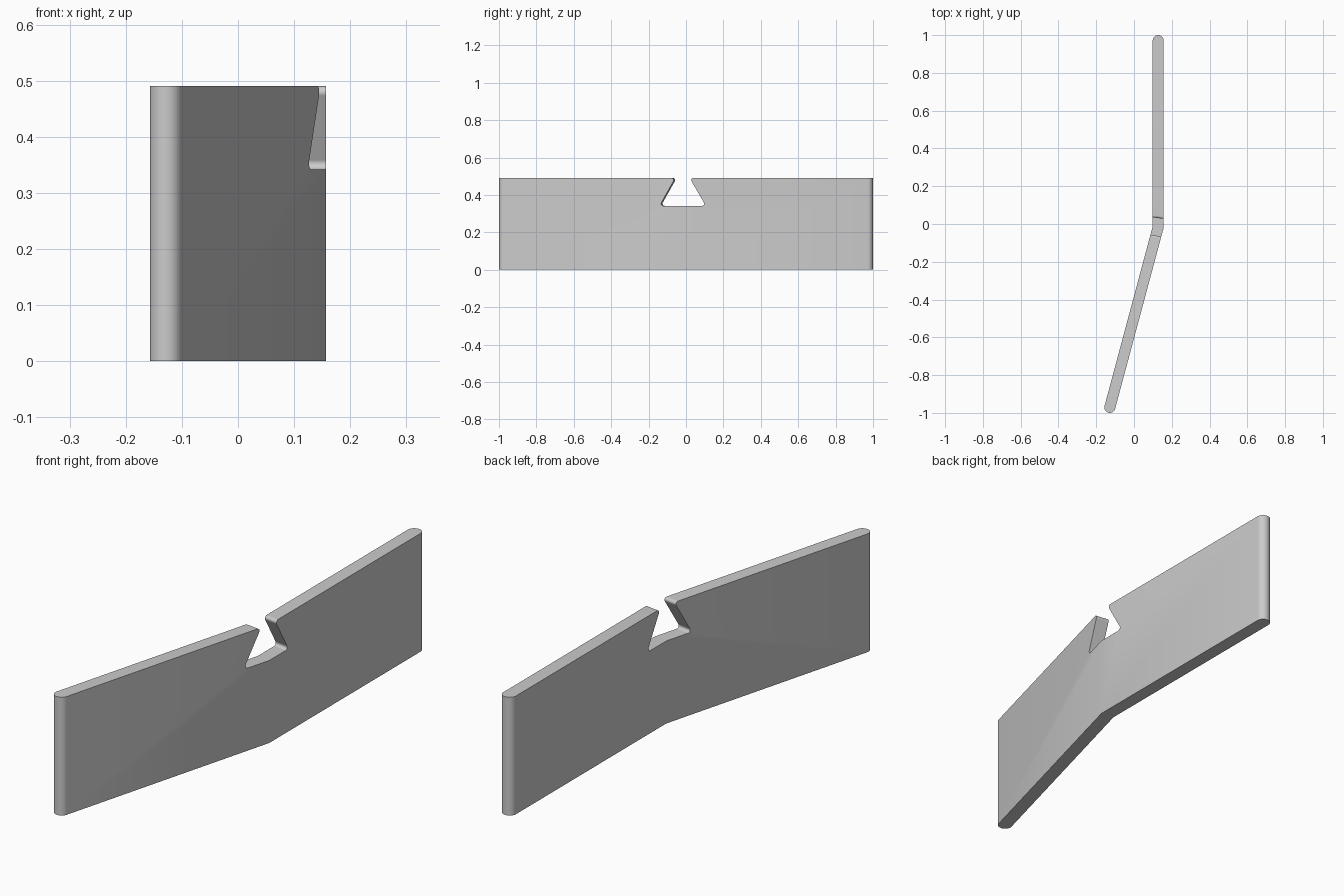
import bpy, bmesh, math
from mathutils import Vector

if "Cube" in bpy.data.objects:
    bpy.data.objects.remove(bpy.data.objects["Cube"])

HEIGHT, HALF, BEND = 0.49, 0.029, math.radians(15)
STEPS = 16


def material(name, value):
    mat = bpy.data.materials.new(name)
    mat.use_nodes = True
    colour = (value, value, value, 1)
    mat.diffuse_color = colour
    mat.node_tree.nodes["Principled BSDF"].inputs["Base Color"].default_value = colour
    return mat


def prism(name, points, direction):
    """Extrude a closed outline along a direction."""
    bm = bmesh.new()
    face = bm.faces.new([bm.verts.new(p) for p in points])
    top = bmesh.ops.extrude_face_region(bm, geom=[face])["geom"]
    bmesh.ops.translate(bm, vec=direction, verts=[v for v in top if isinstance(v, bmesh.types.BMVert)])
    bmesh.ops.recalc_face_normals(bm, faces=bm.faces)
    mesh = bpy.data.meshes.new(name)
    bm.to_mesh(mesh)
    bm.free()
    obj = bpy.data.objects.new(name, mesh)
    bpy.context.collection.objects.link(obj)
    return obj


def fillet(before, corner, after, radius):
    """Points of a round that replaces one corner."""
    u, v = (before - corner).normalized(), (after - corner).normalized()
    half = math.acos(u.dot(v)) / 2
    centre = corner + (u + v).normalized() * radius / math.sin(half)
    start = (corner + u * radius / math.tan(half) - centre).normalized()
    end = (corner + v * radius / math.tan(half) - centre).normalized()
    sweep = math.pi - 2 * half
    return [centre + (start * math.sin(sweep * (1 - i / STEPS)) + end * math.sin(sweep * i / STEPS))
            * radius / math.sin(sweep) for i in range(STEPS + 1)]


def end_cap(centre, start):
    """Half circle around a wall end, counter-clockwise."""
    return [centre + Vector((math.cos(a), math.sin(a), 0)) * HALF
            for a in (start + math.pi * i / STEPS for i in range(STEPS + 1))]


# Bent wall with round ends
back = Vector((0.128, 0.971, 0))
bend = Vector((0.128, -0.016, 0))
front = Vector((-0.128, -0.971, 0))
across = Vector((math.cos(BEND / 2), -math.sin(BEND / 2), 0))
along = Vector((math.sin(BEND / 2), math.cos(BEND / 2), 0))
mitre = across * HALF / math.cos(BEND / 2)
outline = end_cap(back, 0) + [bend - mitre] + end_cap(front, math.pi - BEND) + [bend + mitre]
wall = prism("bent_wall", outline, Vector((0, 0, HEIGHT)))
wall.data.materials.append(material("light grey", 0.6))

# Dovetail notch cutter with rounded corners
floor, radius = 0.342, 0.011
tip = Vector((0.039, HEIGHT))
foot = Vector((tip.x + (HEIGHT - floor) / math.sqrt(3), floor))
side = fillet(Vector((1, HEIGHT)), tip, foot, radius) + fillet(tip, foot, Vector((0, floor)), radius)
side.insert(0, Vector((side[0].x, HEIGHT + 0.1)))
profile = side + [Vector((-p.x, p.y)) for p in reversed(side)]
cutter = prism("notch_cutter",
               [bend - across * 0.1 + along * p.x + Vector((0, 0, p.y)) for p in profile],
               across * 0.2)
cutter.hide_render = True

# Cut the notch, then remove the cutter
bpy.context.view_layer.objects.active = wall
cut = wall.modifiers.new("notch", "BOOLEAN")
cut.operation, cut.solver, cut.object = "DIFFERENCE", "EXACT", cutter
bpy.ops.object.modifier_apply(modifier=cut.name)
bpy.data.objects.remove(cutter)

bpy.ops.object.select_all(action="DESELECT")
wall.select_set(True)
bpy.ops.object.shade_smooth_by_angle(angle=math.radians(30))
